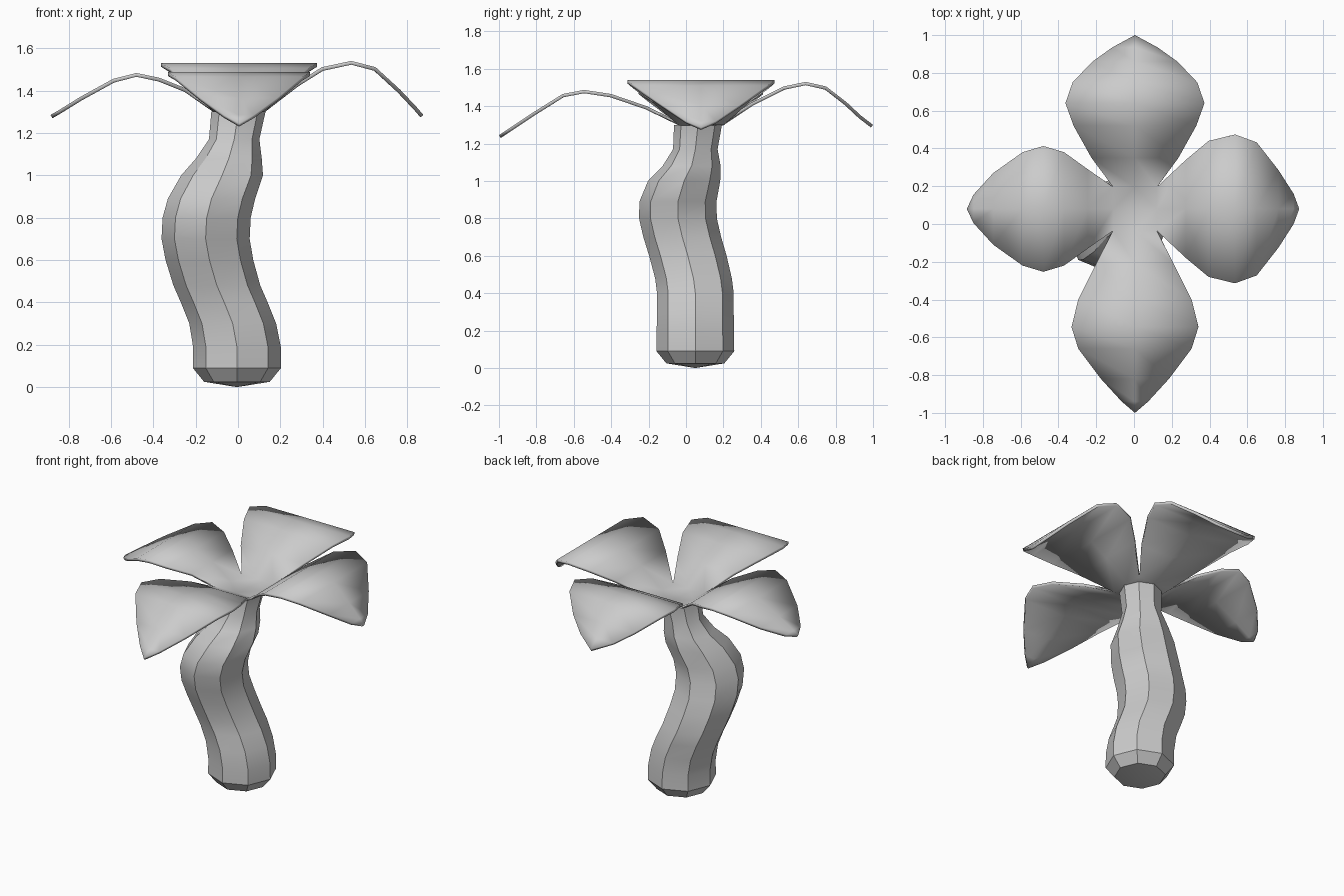
import bpy, bmesh, math
from mathutils import Matrix, Vector

cube = bpy.data.objects.get("Cube")
if cube:
    bpy.data.objects.remove(cube, do_unlink=True)

grey = bpy.data.materials.new("plain_grey")
grey.use_nodes = True
COLOUR = (0.6, 0.6, 0.6, 1)
grey.diffuse_color = COLOUR
grey.node_tree.nodes["Principled BSDF"].inputs["Base Color"].default_value = COLOUR


def finish(bm, name):
    mesh = bpy.data.meshes.new(name)
    bm.to_mesh(mesh)
    bm.free()
    mesh.materials.append(grey)
    obj = bpy.data.objects.new(name, mesh)
    bpy.context.collection.objects.link(obj)
    return obj


def smooth(obj, degrees):
    bpy.ops.object.select_all(action='DESELECT')
    obj.select_set(True)
    bpy.context.view_layer.objects.active = obj
    bpy.ops.object.shade_smooth_by_angle(angle=math.radians(degrees))


# Trunk: eight-sided rings along a bent line (x, y, z, radius)
RINGS = [(-.005, .05, .025, .155), (-.005, .05, .09, .208), (-.005, .05, .19, .207),
         (-.025, .05, .30, .205), (-.065, .05, .40, .205), (-.10, .04, .48, .205),
         (-.135, .01, .60, .207), (-.153, -.02, .70, .208), (-.148, -.043, .80, .208),
         (-.125, -.043, .89, .206), (-.075, -.01, 1.0, .193), (-.043, .03, 1.08, .155),
         (-.018, .05, 1.17, .119), (.002, .064, 1.30, .128)]
bm = bmesh.new()
loops = []
for x, y, z, r in RINGS:
    loops.append([bm.verts.new((x + r * math.cos(k * math.pi / 4),
                                y + r * math.sin(k * math.pi / 4), z)) for k in range(8)])
for low, high in zip(loops, loops[1:]):
    for k in range(8):
        n = (k + 1) % 8
        bm.faces.new((low[k], low[n], high[n], high[k]))
base = bm.verts.new((-.005, .05, 0))
for k in range(8):
    bm.faces.new((base, loops[0][(k + 1) % 8], loops[0][k]))
bm.faces.new(loops[-1])
smooth(finish(bm, "trunk"), 30)

# Canopy: four drooping leaves around a small square hub
# Each leaf row is (distance from hub centre, half width, height)
HUB = Vector((.005, .08, 0))
INNER = (.115, .115, 1.315)
LEAVES = [
    # left
    [(.27, .26, 1.435), (.39, .36, 1.51), (.53, .394, 1.54), (.645, .352, 1.51),
     (.76, .205, 1.405), (.84, .08, 1.32), (.87, 0, 1.285)],
    # back
    [(.27, .23, 1.42), (.44, .325, 1.505), (.56, .368, 1.53), (.67, .33, 1.505),
     (.78, .225, 1.42), (.855, .12, 1.35), (.92, 0, 1.30)],
    # right
    [(.25, .21, 1.41), (.375, .30, 1.46), (.485, .333, 1.483), (.595, .30, 1.455),
     (.75, .19, 1.37), (.855, .075, 1.305), (.89, 0, 1.285)],
    # front
    [(.29, .205, 1.40), (.48, .30, 1.465), (.625, .336, 1.487), (.74, .30, 1.465),
     (.90, .18, 1.365), (1.02, .07, 1.285), (1.08, 0, 1.245)],
]
bm = bmesh.new()
for turn, rows in enumerate(LEAVES):
    spin = Matrix.Rotation(turn * math.pi / 2, 3, 'Z')
    grid = [[bm.verts.new(HUB + spin @ Vector((d, s * w, h))) for s in (-1, 0, 1)]
            for d, w, h in [INNER] + rows]
    for a, b in zip(grid, grid[1:]):
        for k in range(2):
            bm.faces.new((a[k], b[k], b[k + 1], a[k + 1]))
bmesh.ops.remove_doubles(bm, verts=bm.verts[:], dist=0.001)
rim = [v for v in bm.verts if abs(v.co.z - INNER[2]) < .001
       and (v.co - HUB).xy.length < .2]
rim.sort(key=lambda v: math.atan2(v.co.y - HUB.y, v.co.x - HUB.x))
bm.faces.new(rim)
canopy = finish(bm, "leaf_canopy")
solid = canopy.modifiers.new("thickness", 'SOLIDIFY')
solid.thickness = 0.018
solid.offset = -1
smooth(canopy, 40)
